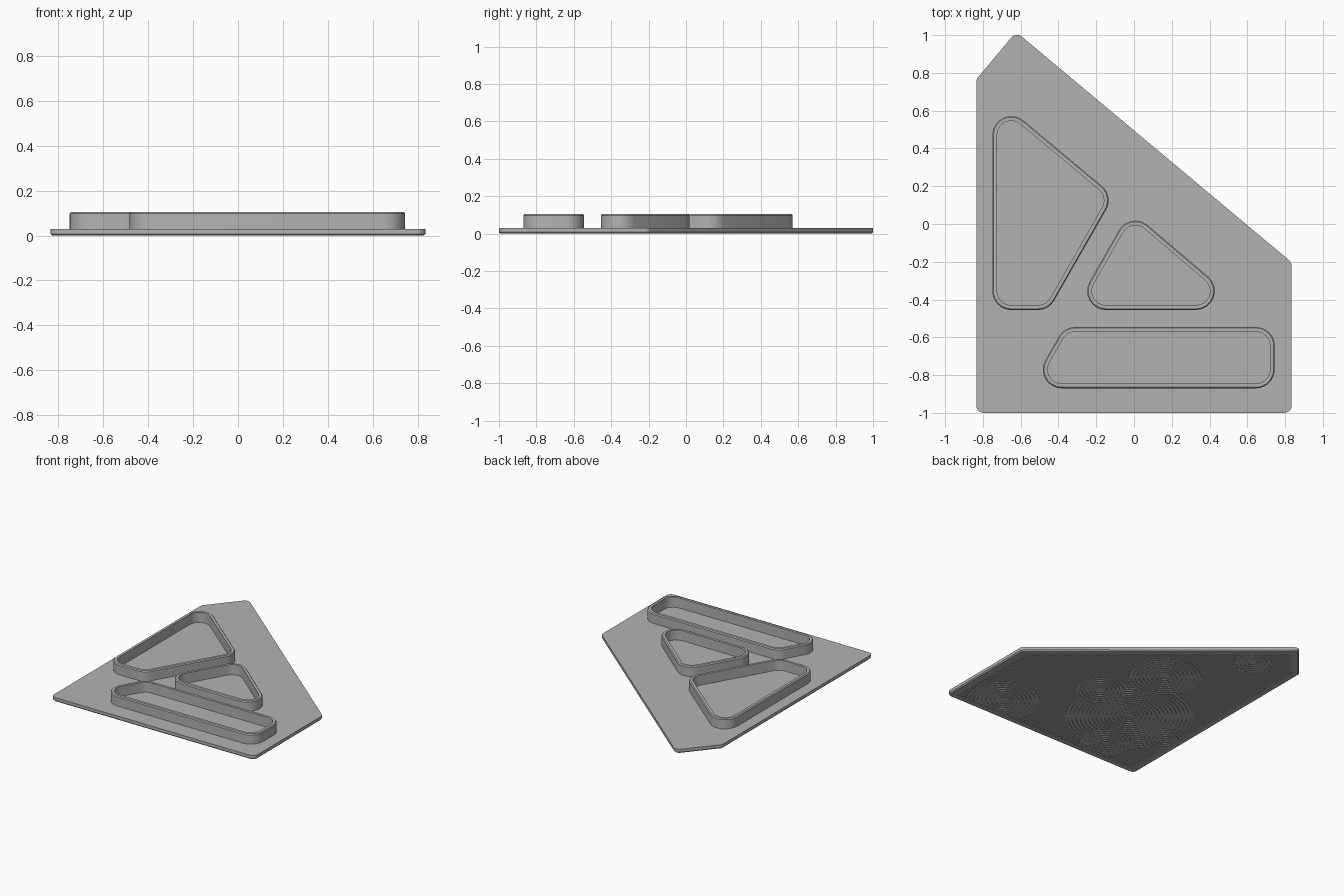
import bpy, bmesh, math
from mathutils import Vector

if "Cube" in bpy.data.objects:
    bpy.data.objects.remove(bpy.data.objects["Cube"], do_unlink=True)

grey = bpy.data.materials.new("matte grey")
grey.use_nodes = True
grey.diffuse_color = (0.45, 0.45, 0.45, 1)
grey.node_tree.nodes["Principled BSDF"].inputs["Base Color"].default_value = grey.diffuse_color


def finish(name, bm, smooth=True):
    bmesh.ops.recalc_face_normals(bm, faces=bm.faces)
    mesh = bpy.data.meshes.new(name)
    bm.to_mesh(mesh)
    bm.free()
    mesh.materials.append(grey)
    obj = bpy.data.objects.new(name, mesh)
    bpy.context.collection.objects.link(obj)
    if smooth:
        bpy.ops.object.select_all(action="DESELECT")
        obj.select_set(True)
        bpy.context.view_layer.objects.active = obj
        bpy.ops.object.shade_smooth_by_angle(angle=math.radians(30))
    return obj


def rounded(corners, radius, inset, steps=8):
    """Inset a convex counter-clockwise polygon and round its corners."""
    pts = []
    r = max(radius - inset, 0.004)
    for i, c in enumerate(corners):
        c = Vector(c)
        a = (Vector(corners[i - 1]) - c).normalized()
        b = (Vector(corners[(i + 1) % len(corners)]) - c).normalized()
        half = a.angle(b) / 2
        centre = c + (a + b).normalized() * (inset + r) / math.sin(half)
        start = math.atan2(-a.x, a.y)
        if Vector((math.cos(start), math.sin(start))).dot(b) > 0:
            start += math.pi
        sweep = math.pi - 2 * half
        for s in range(steps + 1):
            t = start + sweep * s / steps
            pts.append(centre + r * Vector((math.cos(t), math.sin(t))))
    return pts


def loft(name, corners, radius, profile, closed):
    """Stack (inset, z) outlines; join them into a tube or cap both ends."""
    bm = bmesh.new()
    loops = [[bm.verts.new((p.x, p.y, z)) for p in rounded(corners, radius, d)]
             for d, z in profile]
    pairs = list(zip(loops, loops[1:]))
    if closed:
        pairs.append((loops[-1], loops[0]))
    else:
        bm.faces.new(loops[0])
        bm.faces.new(loops[-1])
    for lo, hi in pairs:
        for i in range(len(lo)):
            j = (i + 1) % len(lo)
            bm.faces.new((lo[i], lo[j], hi[j], hi[i]))
    return finish(name, bm)


# Base plate with a shallow recess underneath
PLATE = [(-0.835, -1), (0.835, -1), (0.835, -0.203), (-0.624, 1.017), (-0.835, 0.766)]
BORDER, RECESS, TOP = 0.05, 0.005, 0.03
loft("base_plate", PLATE, 0.04,
     [(BORDER, RECESS), (BORDER, 0), (0.008, 0), (0, 0.008), (0, TOP)], False)

# Raised walls around the three trays
TRAYS = {
    "left_tray_wall": [(-0.75, -0.455), (-0.451, -0.455), (-0.106, 0.148), (-0.75, 0.685)],
    "middle_tray_wall": [(-0.32, -0.455), (0.6, -0.455), (-0.02, 0.072)],
    "front_tray_wall": [(-0.555, -0.87), (0.745, -0.87), (0.745, -0.545), (-0.369, -0.545)],
}
for name, corners in TRAYS.items():
    loft(name, corners, 0.1,
         [(0, TOP - 0.002), (0, 0.098), (0.006, 0.105), (0.025, 0.105), (0.025, TOP - 0.002)],
         True)

# Grip pattern underneath: ring clusters over straight ribs
CIRCLES = sorted([(0.12, -0.49, 0.68), (0.14, -0.71, -0.51), (0.17, -0.42, -0.81),
                  (0.16, 0.07, -0.28), (0.24, -0.15, 0.15), (0.25, 0.49, -0.82),
                  (0.43, -0.31, -0.42)])
PITCH, HALF = 0.028, 0.007


def inside_plate(p):
    for i, c in enumerate(PLATE):
        a, b = Vector(c), Vector(PLATE[(i + 1) % len(PLATE)])
        edge = (b - a).normalized()
        if edge.x * (p.y - a.y) - edge.y * (p.x - a.x) < BORDER + HALF:
            return False
    return True


def visible(p, above):
    return inside_plate(p) and all(
        (p - Vector((x, y))).length > r + HALF for r, x, y in above)


def rib(bm, samples, above):
    """Sweep a square bar along the (point, normal) samples that stay visible."""
    run = []

    def flush():
        if len(run) > 1:
            bm.faces.new(run[0])
            bm.faces.new(run[-1])
            for a, b in zip(run, run[1:]):
                for i in range(4):
                    j = (i + 1) % 4
                    bm.faces.new((a[i], a[j], b[j], b[i]))
        run.clear()

    for p, n in samples:
        if visible(p, above):
            l, r = p + n * HALF, p - n * HALF
            run.append([bm.verts.new((q.x, q.y, z)) for q, z in
                        ((l, 0), (r, 0), (r, RECESS + 0.001), (l, RECESS + 0.001))])
        else:
            flush()
    flush()


bm = bmesh.new()
for k, (radius, x, y) in enumerate(CIRCLES):
    for ring in range(int(radius / PITCH)):
        r = radius - ring * PITCH
        count = max(16, int(r * 250))
        dirs = [Vector((math.cos(t), math.sin(t))) for t in
                (math.tau * i / count for i in range(count + 1))]
        rib(bm, [(Vector((x, y)) + d * r, d) for d in dirs], CIRCLES[:k])
for row in range(int(2 / PITCH)):
    y = -1 + BORDER + PITCH * (row + 0.5)
    rib(bm, [(Vector((-0.84 + 0.014 * i, y)), Vector((0, 1))) for i in range(121)], CIRCLES)
bmesh.ops.delete(bm, geom=[v for v in bm.verts if not v.link_faces], context="VERTS")
finish("underside_grip_ribs", bm, False)
